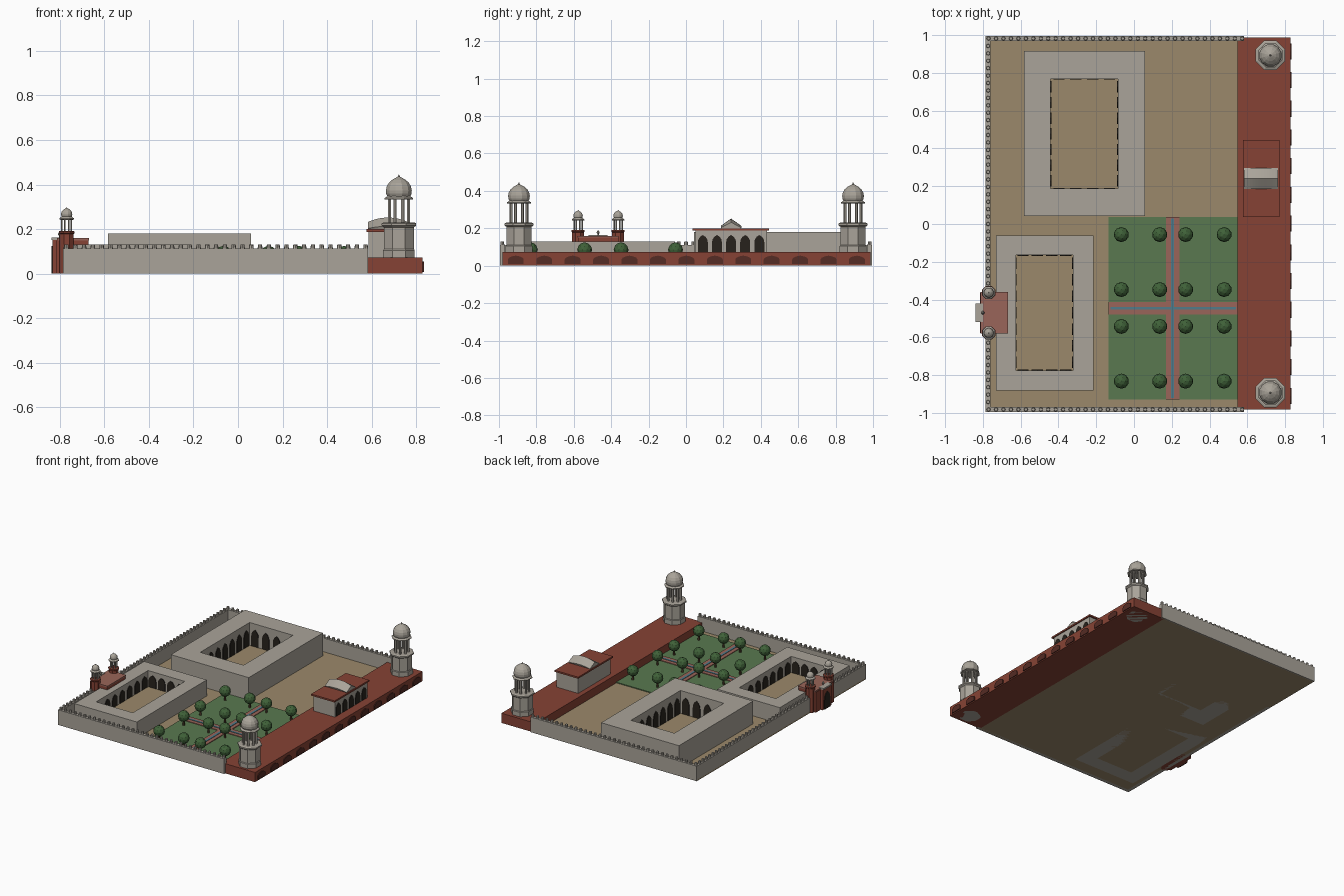
import bpy, bmesh, math
from mathutils import Matrix, Vector

if "Cube" in bpy.data.objects:
    bpy.data.objects.remove(bpy.data.objects["Cube"])


def mat(name, r, g, b):
    m = bpy.data.materials.new(name)
    m.diffuse_color = (r, g, b, 1)
    m.use_nodes = True
    m.node_tree.nodes["Principled BSDF"].inputs["Base Color"].default_value = m.diffuse_color
    return m


STONE = mat("stone", 0.40, 0.37, 0.32)
RED = mat("red_sandstone", 0.24, 0.055, 0.035)
NICHE = mat("dark_red_niche", 0.09, 0.025, 0.018)
DARK = mat("dark_opening", 0.02, 0.016, 0.012)
SAND = mat("sand", 0.33, 0.25, 0.145)
GRASS = mat("grass", 0.10, 0.19, 0.08)
LEAF = mat("leaf", 0.05, 0.12, 0.04)
BARK = mat("bark", 0.10, 0.06, 0.03)
PATH = mat("path", 0.32, 0.13, 0.10)
WATER = mat("water", 0.08, 0.20, 0.26)


def finish(name, bm, m):
    bmesh.ops.recalc_face_normals(bm, faces=bm.faces)
    me = bpy.data.meshes.new(name)
    bm.to_mesh(me)
    bm.free()
    me.materials.append(m)
    ob = bpy.data.objects.new(name, me)
    bpy.context.collection.objects.link(ob)
    return ob


def add_box(bm, x0, x1, y0, y1, z0, z1):
    t = Matrix.Translation(((x0 + x1) / 2, (y0 + y1) / 2, (z0 + z1) / 2))
    bmesh.ops.create_cube(bm, size=1, matrix=t @ Matrix.Diagonal((x1 - x0, y1 - y0, z1 - z0, 1)))


def box(name, m, *b):
    bm = bmesh.new()
    add_box(bm, *b)
    return finish(name, bm, m)


def add_post(bm, x, y, z0, z1, r0, r1, n):
    bmesh.ops.create_cone(bm, cap_ends=True, segments=n, radius1=r0, radius2=r1, depth=z1 - z0,
                          matrix=Matrix.Translation((x, y, (z0 + z1) / 2)))


def lathe(name, m, x, y, prof, n):
    # Faceted turned solid with flat sides on the axes
    bm = bmesh.new()
    rings = [[bm.verts.new((x + r * math.cos(a), y + r * math.sin(a), z))
              for a in [(i + 0.5) * math.tau / n for i in range(n)]] for r, z in prof]
    for a, b in zip(rings, rings[1:]):
        for i in range(n):
            j = (i + 1) % n
            bm.faces.new((a[i], a[j], b[j], b[i]))
    bm.faces.new(rings[0])
    bm.faces.new(rings[-1])
    return finish(name, bm, m)


def add_prism(bm, pts, offset):
    f = bm.faces.new([bm.verts.new(p) for p in pts])
    g = bmesh.ops.extrude_face_region(bm, geom=[f])["geom"]
    bmesh.ops.translate(bm, vec=offset, verts=[v for v in g if isinstance(v, bmesh.types.BMVert)])


def add_arch(bm, c, along, normal, w, h, depth):
    # Pointed arch panel centred on its wall plane
    half = [(0.5, 0), (0.5, 0.55), (0.44, 0.74), (0.26, 0.9)]
    prof = half + [(0, 1)] + [(-u, v) for u, v in reversed(half)]
    c, along, normal = Vector(c), Vector(along), Vector(normal)
    pts = [c + along * u * w + Vector((0, 0, v * h)) - normal * depth / 2 for u, v in prof]
    add_prism(bm, pts, normal * depth)


# Ground and river terrace with blind arches
box("ground", SAND, -0.785, 0.56, -0.985, 0.985, 0, 0.01)
box("terrace", RED, 0.548, 0.828, -0.982, 0.987, 0, 0.072)
bm = bmesh.new()
for i in range(13):
    add_arch(bm, (0.828, -0.91 + i * 0.152, 0.008), (0, 1, 0), (1, 0, 0), 0.085, 0.046, 0.012)
finish("terrace_arches", bm, NICHE)

# Perimeter wall and merlons
bm = bmesh.new()
add_box(bm, -0.785, 0.583, -0.995, -0.97, 0, 0.112)
add_box(bm, -0.785, 0.583, 0.97, 0.995, 0, 0.112)
add_box(bm, -0.785, -0.76, -0.995, 0.995, 0, 0.112)
finish("perimeter_wall", bm, STONE)
bm = bmesh.new()
for i in range(35):
    for s in (-1, 1):
        add_post(bm, -0.77 + i * 1.343 / 34, s * 0.982, 0.11, 0.13, 0.011, 0.009, 8)
for i in range(1, 50):
    add_post(bm, -0.772, -0.982 + i * 1.964 / 50, 0.11, 0.13, 0.011, 0.009, 8)
finish("wall_merlons", bm, STONE)


# Courtyard buildings with arcades facing inwards
def courtyard(name, X0, X1, Y0, Y1, x0, x1, y0, y1, h, ah):
    bm = bmesh.new()
    outer = [(X0, Y0), (X1, Y0), (X1, Y1), (X0, Y1)]
    inner = [(x0, y0), (x1, y0), (x1, y1), (x0, y1)]
    V = [[bm.verts.new((*p, z)) for p in ring] for ring in (outer, inner) for z in (0, h)]
    for i in range(4):
        j = (i + 1) % 4
        for a, b in ((0, 1), (1, 3), (3, 2), (2, 0)):
            bm.faces.new((V[a][i], V[a][j], V[b][j], V[b][i]))
    finish(name + "_building", bm, STONE)
    bm = bmesh.new()
    for k in range(7):
        y = y0 + (k + 0.5) * (y1 - y0) / 7
        for x in (x0, x1):
            add_arch(bm, (x, y, 0.012), (0, 1, 0), (1, 0, 0), 0.06, ah, 0.008)
    for k in range(4):
        x = x0 + (k + 0.5) * (x1 - x0) / 4
        for y in (y0, y1):
            add_arch(bm, (x, y, 0.012), (1, 0, 0), (0, 1, 0), 0.06, ah, 0.008)
    finish(name + "_arches", bm, DARK)


courtyard("large_court", -0.583, 0.058, 0.043, 0.915, -0.442, -0.085, 0.187, 0.768, 0.18, 0.125)
courtyard("small_court", -0.73, -0.215, -0.882, -0.06, -0.625, -0.323, -0.775, -0.165, 0.13, 0.09)

# Four-part garden
box("lawn", GRASS, -0.135, 0.549, -0.93, 0.038, 0.002, 0.016)
bm = bmesh.new()
add_box(bm, 0.17, 0.24, -0.93, 0.038, 0.004, 0.021)
add_box(bm, -0.135, 0.549, -0.48, -0.412, 0.004, 0.0205)
finish("garden_paths", bm, PATH)
bm = bmesh.new()
add_box(bm, 0.197, 0.213, -0.92, 0.028, 0.006, 0.024)
add_box(bm, -0.125, 0.54, -0.453, -0.439, 0.006, 0.0235)
finish("water_channels", bm, WATER)

# Trees
trunks, crowns = bmesh.new(), bmesh.new()
for x in (-0.067, 0.136, 0.273, 0.477):
    for y in (-0.056, -0.347, -0.542, -0.832):
        add_post(trunks, x, y, 0.012, 0.06, 0.008, 0.006, 6)
        bmesh.ops.create_icosphere(crowns, subdivisions=2, radius=0.04,
                                   matrix=Matrix.Translation((x, y, 0.085)))
finish("tree_trunks", trunks, BARK)
finish("tree_crowns", crowns, LEAF)


# Domed kiosk: columns, eave, ribbed dome and finial
def kiosk(name, x, y, z, rc, re, rd, hc, hd, pr):
    bm = bmesh.new()
    for i in range(8):
        a = (i + 0.5) * math.tau / 8
        add_post(bm, x + rc * math.cos(a), y + rc * math.sin(a), z, z + hc, pr, pr, 6)
    finish(name + "_columns", bm, STONE)
    t = z + hc
    lathe(name + "_eave", STONE, x, y, [(rc, t - 0.004), (re, t - 0.002), (re, t + 0.003),
                                        (rd * 0.92, t + 0.012)], 8)
    prof = [(0.88, 0), (0.98, 0.14), (1.0, 0.3), (0.94, 0.48), (0.78, 0.66), (0.52, 0.8),
            (0.24, 0.9), (0.08, 0.95), (0.06, 1.0), (0.01, 1.06)]
    lathe(name + "_dome", STONE, x, y, [(r * rd, t + 0.01 + v * hd) for r, v in prof], 12)


# River corner towers
for s, side in ((-1, "south"), (1, "north")):
    x, y = 0.722, s * 0.893
    lathe(side + "_tower", STONE, x, y, [(0.077, 0.0), (0.077, 0.105), (0.073, 0.11), (0.073, 0.208),
                                         (0.084, 0.216), (0.084, 0.226), (0.074, 0.23)], 8)
    kiosk(side + "_tower", x, y, 0.228, 0.046, 0.069, 0.06, 0.108, 0.094, 0.008)

# Riverside pavilion with arcade and curved roof
box("pavilion_walls", STONE, 0.585, 0.762, 0.05, 0.432, 0.07, 0.19)
box("pavilion_roof", RED, 0.577, 0.77, 0.036, 0.444, 0.188, 0.2)
bm = bmesh.new()
for i in range(5):
    add_arch(bm, (0.762, 0.09 + i * 0.0755, 0.074), (0, 1, 0), (1, 0, 0), 0.054, 0.09, 0.008)
finish("pavilion_arches", bm, DARK)
bm = bmesh.new()
rows = []
for i in range(13):
    u = -1 + i / 6
    lift = 0.02 * (1 - u * u)
    sect = [(-0.05, 0.199), (-0.055, 0.203 + lift * 0.5), (0, 0.232 + lift),
            (0.055, 0.203 + lift * 0.5), (0.05, 0.199)]
    rows.append([bm.verts.new((0.673 + u * 0.09, 0.241 + v, z)) for v, z in sect])
for a, b in zip(rows, rows[1:]):
    for k in range(5):
        bm.faces.new((a[k], a[(k + 1) % 5], b[(k + 1) % 5], b[k]))
bm.faces.new(rows[0])
bm.faces.new(rows[-1])
finish("pavilion_curved_roof", bm, STONE)

# West gate with projecting portal
cy = -0.47
box("gate_block", RED, -0.815, -0.672, cy - 0.108, cy + 0.108, 0, 0.15)
box("gate_cornice", PATH, -0.812, -0.668, cy - 0.11, cy + 0.11, 0.15, 0.16)
box("gate_portal", RED, -0.832, -0.80, cy - 0.05, cy + 0.05, 0, 0.152)
box("portal_cap", STONE, -0.838, -0.80, cy - 0.05, cy + 0.05, 0.152, 0.163)
bm = bmesh.new()
add_arch(bm, (-0.832, cy, 0.0), (0, 1, 0), (1, 0, 0), 0.066, 0.125, 0.008)
for s in (-1, 1):
    add_arch(bm, (-0.672, cy + s * 0.0, 0.0), (0, 1, 0), (1, 0, 0), 0.066, 0.1, 0.006)
finish("gate_arches", bm, DARK)
lathe("gate_finial", STONE, -0.80, cy, [(0.004, 0.155), (0.004, 0.17), (0.009, 0.176),
                                        (0.007, 0.183), (0.001, 0.19)], 8)
for s, side in ((-1, "south"), (1, "north")):
    x, y = -0.769, cy + s * 0.107
    lathe(side + "_gate_turret", RED, x, y, [(0.034, 0), (0.034, 0.178), (0.038, 0.182),
                                             (0.038, 0.19), (0.03, 0.192)], 8)
    kiosk(side + "_gate_turret", x, y, 0.19, 0.023, 0.036, 0.026, 0.055, 0.042, 0.004)
